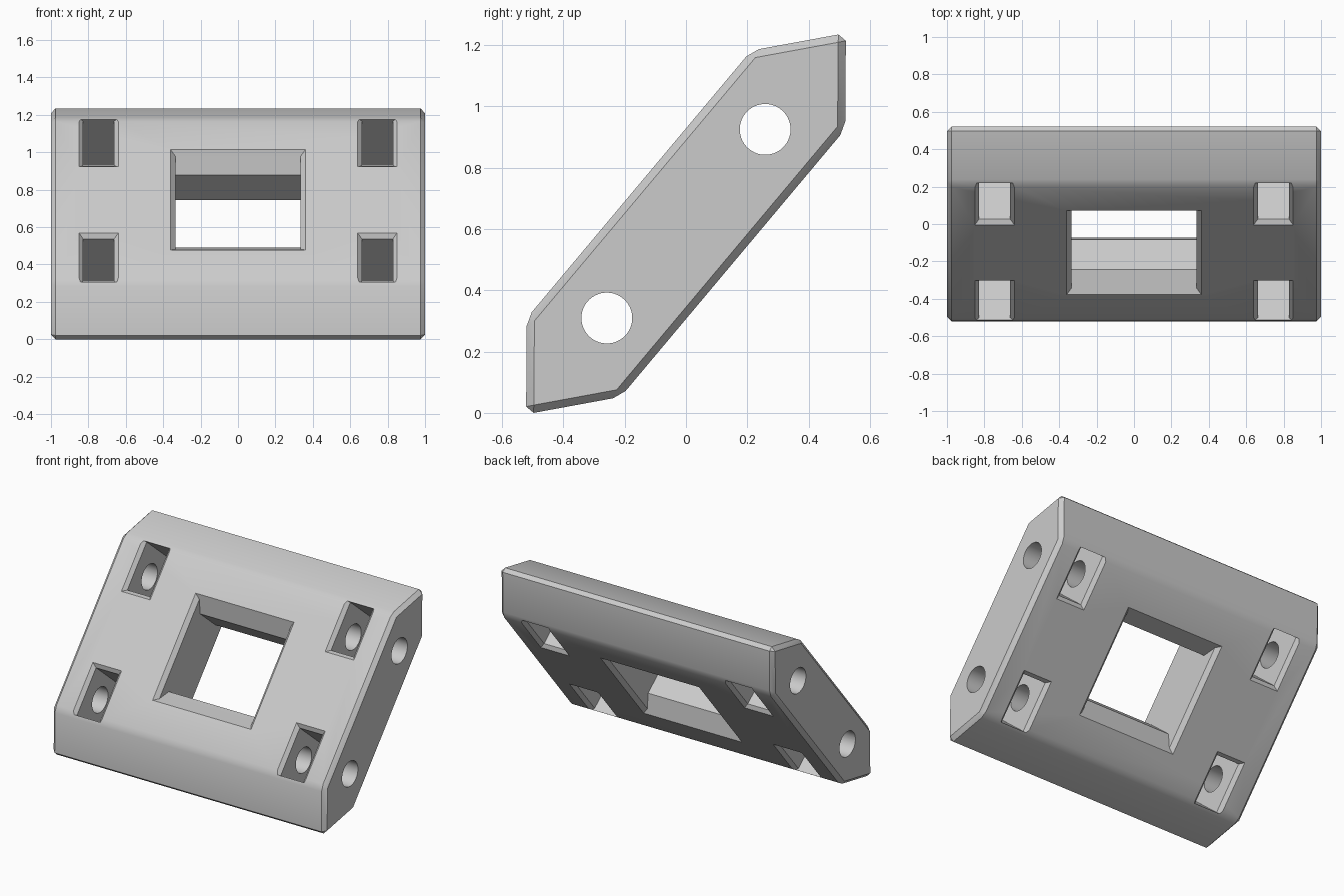
import bpy
import bmesh
import math
from mathutils import Matrix

if "Cube" in bpy.data.objects:
    bpy.data.objects.remove(bpy.data.objects["Cube"], do_unlink=True)

# Plate sizes in its own frame: x across, y along the slope, z through it
HALF_THICK = 0.2
BEND, TIP = 0.57, 0.812
CHAMFER = 0.025
HOLE_Y, HOLE_RADIUS = 0.402, 0.083

grey = bpy.data.materials.new("light_grey")
grey.use_nodes = True
colour = (0.6, 0.6, 0.6, 1)
grey.diffuse_color = colour
grey.node_tree.nodes["Principled BSDF"].inputs["Base Color"].default_value = colour


def make_object(name, bm):
    bmesh.ops.recalc_face_normals(bm, faces=bm.faces)
    mesh = bpy.data.meshes.new(name)
    bm.to_mesh(mesh)
    bm.free()
    mesh.materials.append(grey)
    obj = bpy.data.objects.new(name, mesh)
    bpy.context.collection.objects.link(obj)
    return obj


def loft(name, loops):
    """Skin a stack of matching point loops and cap both ends."""
    bm = bmesh.new()
    rings = [[bm.verts.new(p) for p in loop] for loop in loops]
    for a, b in zip(rings, rings[1:]):
        for i in range(len(a)):
            j = (i + 1) % len(a)
            bm.faces.new((a[i], a[j], b[j], b[i]))
    bm.faces.new(rings[0])
    bm.faces.new(rings[-1])
    return make_object(name, bm)


def flared_cutter(name, levels):
    """Cutter from (x0, x1, y0, y1, z) levels, the same above and below z = 0."""
    stack = [(*lv[:4], -lv[4]) for lv in reversed(levels)] + levels
    return loft(name, [[(x0, y0, z), (x1, y0, z), (x1, y1, z), (x0, y1, z)]
                       for x0, x1, y0, y1, z in stack])


# Plate body: six-sided prism with every edge chamfered
profile = [(-TIP, 0), (-BEND, -HALF_THICK), (BEND, -HALF_THICK),
           (TIP, 0), (BEND, HALF_THICK), (-BEND, HALF_THICK)]
plate = loft("plate", [[(x, y, z) for y, z in profile] for x in (-1, 1)])
bm = bmesh.new()
bm.from_mesh(plate.data)
bmesh.ops.bevel(bm, geom=list(bm.edges), offset=CHAMFER, segments=1,
                affect='EDGES', profile=0.5)
bm.to_mesh(plate.data)
bm.free()

# Central window with wide flares at its ends and narrow ones at its sides
window = [(0.335, 0.254, 0.105), (0.335, 0.325, 0.175), (0.385, 0.375, 0.225)]
cutters = [flared_cutter("window_cutter",
                         [(-hx, hx, -hy, hy, z) for hx, hy, z in window])]

# Four slots, chamfered on all sides but the outer end
for sx in (-1, 1):
    for sy in (-1, 1):
        levels = []
        for grow, z in ((0, 0.178), (0.044, 0.222)):
            xs = sorted((sx * (0.662 - grow), sx * (0.828 + grow)))
            ys = sorted((sy * (0.254 - grow), sy * 0.568))
            levels.append((*xs, *ys, z))
        cutters.append(flared_cutter("slot_cutter", levels))

# Two round bores running the full width
for sy in (-1, 1):
    bm = bmesh.new()
    place = Matrix.Translation((0, sy * HOLE_Y, 0)) @ Matrix.Rotation(math.pi / 2, 4, 'Y')
    bmesh.ops.create_cone(bm, cap_ends=True, segments=48, radius1=HOLE_RADIUS,
                          radius2=HOLE_RADIUS, depth=2.4, matrix=place)
    cutters.append(make_object("bore_cutter", bm))

# Cut the openings, then discard the cutters
bpy.ops.object.select_all(action='DESELECT')
plate.select_set(True)
bpy.context.view_layer.objects.active = plate
for cutter in cutters:
    cutter.hide_render = True
    mod = plate.modifiers.new("cut", 'BOOLEAN')
    mod.operation = 'DIFFERENCE'
    mod.solver = 'EXACT'
    mod.object = cutter
    bpy.ops.object.modifier_apply(modifier=mod.name)
    bpy.data.objects.remove(cutter, do_unlink=True)

# Lean the plate back and rest its lower tip on the ground
plate.data.transform(Matrix.Rotation(math.radians(50), 4, 'X'))
lowest = min(v.co.z for v in plate.data.vertices)
plate.data.transform(Matrix.Translation((0, 0, -lowest)))
bpy.ops.object.shade_smooth_by_angle(angle=math.radians(30))
